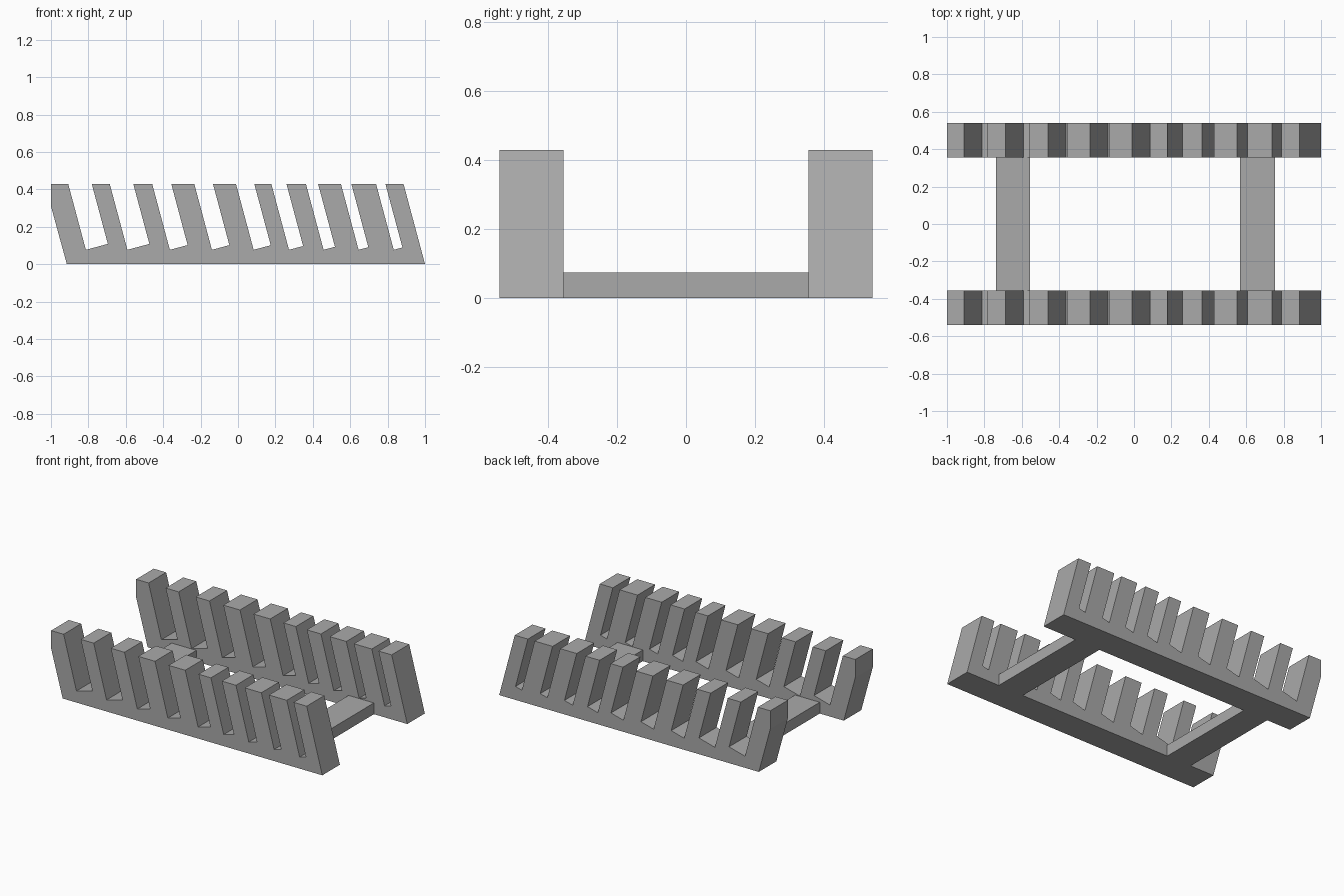
import bpy
import bmesh
import math

cube = bpy.data.objects.get("Cube")
if cube:
    bpy.data.objects.remove(cube, do_unlink=True)

# Single grey material
grey = bpy.data.materials.new("plain grey")
grey.use_nodes = True
grey.diffuse_color = (0.4, 0.4, 0.4, 1)
grey.node_tree.nodes["Principled BSDF"].inputs["Base Color"].default_value = (0.4, 0.4, 0.4, 1)

LEAN = math.tan(math.radians(15))
TOP = 0.43          # height of the teeth
FLOOR = 0.077       # lowest corner of each slot
INNER, OUTER = 0.355, 0.54
BAR_TOP = 0.075

# Left and right edge of each slot at the top
SLOTS = [(-0.908, -0.782), (-0.686, -0.56), (-0.459, -0.357),
         (-0.234, -0.134), (-0.011, 0.087), (0.178, 0.259),
         (0.363, 0.428), (0.55, 0.606), (0.738, 0.788)]


def extrude_profile(name, points, y0, y1):
    """Solid from an x-z outline, extruded along y."""
    bm = bmesh.new()
    face = bm.faces.new([bm.verts.new((x, y0, z)) for x, z in points])
    result = bmesh.ops.extrude_face_region(bm, geom=[face])
    moved = [v for v in result["geom"] if isinstance(v, bmesh.types.BMVert)]
    bmesh.ops.translate(bm, verts=moved, vec=(0, y1 - y0, 0))
    bmesh.ops.recalc_face_normals(bm, faces=bm.faces)
    mesh = bpy.data.meshes.new(name)
    bm.to_mesh(mesh)
    bm.free()
    mesh.materials.append(grey)
    obj = bpy.data.objects.new(name, mesh)
    bpy.context.collection.objects.link(obj)
    return obj


# Comb outline: clipped left end, leaning slots with square-cut floors
outline = [(1, 0), (-0.915, 0), (-1, 0.31), (-1, TOP)]
for left, right in SLOTS:
    low_x = left + (TOP - FLOOR) * LEAN
    run = (right - left) / (1 + LEAN ** 2)
    high_z = FLOOR + run * LEAN
    outline += [(left, TOP), (low_x, FLOOR), (low_x + run, high_z), (right, TOP)]
outline.append((1 - TOP * LEAN, TOP))

# Two slotted rails
extrude_profile("front_slotted_rail", outline, -OUTER, -INNER)
extrude_profile("back_slotted_rail", outline, INNER, OUTER)

# Two low crossbars joining the rails
for name, x0, x1 in (("right_crossbar", -0.738, -0.556), ("left_crossbar", 0.567, 0.754)):
    box = [(x0, 0), (x1, 0), (x1, BAR_TOP), (x0, BAR_TOP)]
    extrude_profile(name, box, -INNER, INNER)
